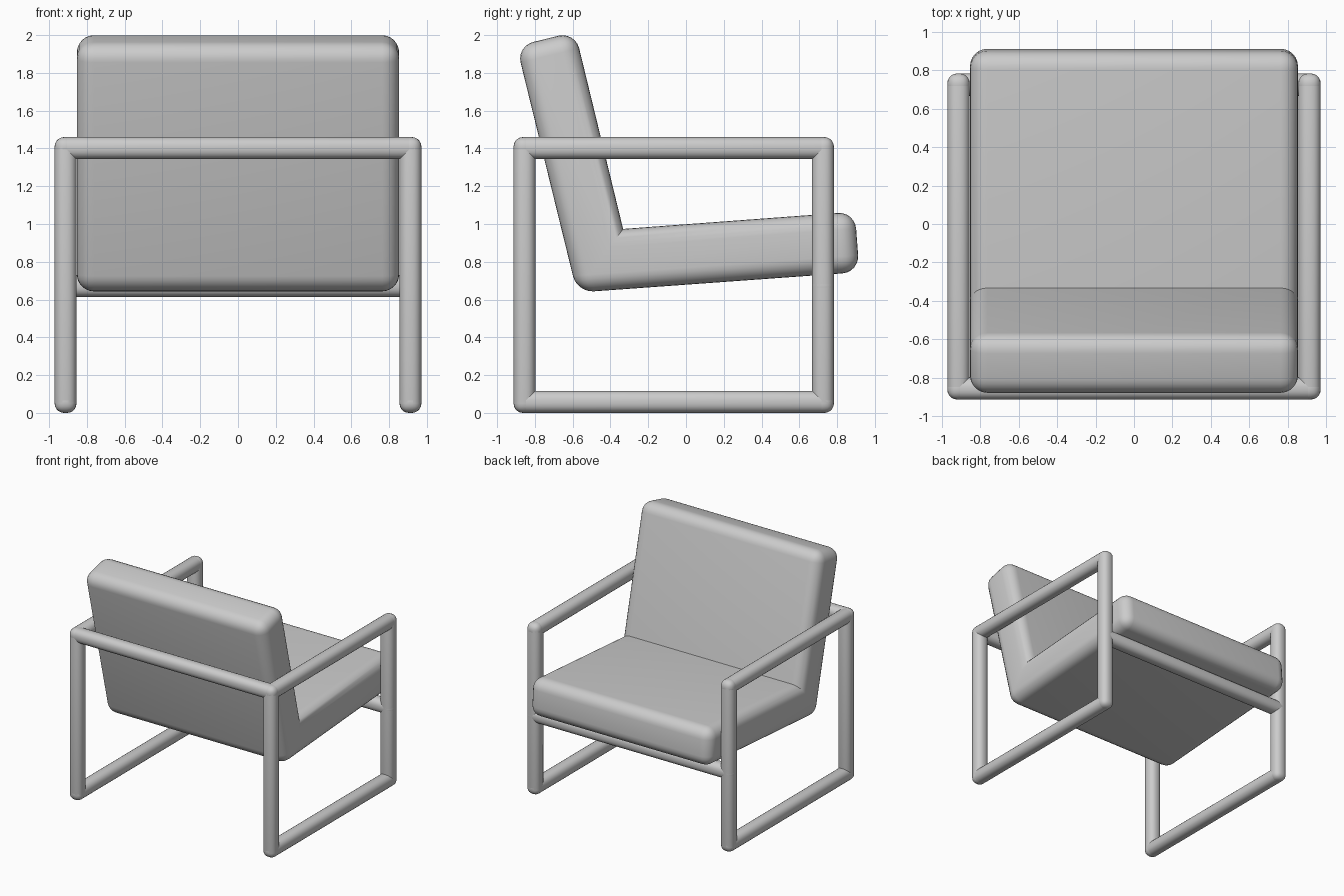
import bpy, bmesh, math
from mathutils import Vector

default = bpy.data.objects.get("Cube")
if default:
    bpy.data.objects.remove(default, do_unlink=True)

grey = bpy.data.materials.new("plain_grey")
grey.use_nodes = True
colour = (0.6, 0.6, 0.6, 1)
grey.diffuse_color = colour
grey.node_tree.nodes["Principled BSDF"].inputs["Base Color"].default_value = colour


def finish(bm, name):
    """Turn the mesh into a smooth shaded object."""
    bmesh.ops.recalc_face_normals(bm, faces=bm.faces)
    mesh = bpy.data.meshes.new(name)
    bm.to_mesh(mesh)
    bm.free()
    mesh.materials.append(grey)
    obj = bpy.data.objects.new(name, mesh)
    bpy.context.collection.objects.link(obj)
    bpy.ops.object.select_all(action="DESELECT")
    obj.select_set(True)
    bpy.context.view_layer.objects.active = obj
    bpy.ops.object.shade_smooth_by_angle(angle=math.radians(35))
    return obj


def round_edges(bm, edges, radius, segments):
    bmesh.ops.bevel(bm, geom=edges, offset=radius, segments=segments,
                    profile=0.5, affect="EDGES", clamp_overlap=True)


RADIUS = 0.058   # half thickness of the frame bars


def bar(name, start, end):
    """Rounded bar along one axis, running past both joint centres."""
    a, b = Vector(start), Vector(end)
    size = [abs(d) + 2 * RADIUS for d in b - a]
    bm = bmesh.new()
    bmesh.ops.create_cube(bm, size=1)
    bmesh.ops.scale(bm, vec=size, verts=bm.verts)
    bmesh.ops.translate(bm, vec=(a + b) / 2, verts=bm.verts)
    round_edges(bm, bm.edges[:], 0.05, 5)
    return finish(bm, name)


# Frame: a rectangular loop on each side, joined by two cross bars
X, REAR, FRONT = 0.913, -0.855, 0.725
LOW, HIGH, RAIL = RADIUS, 1.402, 0.672
for side, x in (("left", X), ("right", -X)):
    bar(side + "_rear_leg", (x, REAR, LOW), (x, REAR, HIGH))
    bar(side + "_front_leg", (x, FRONT, LOW), (x, FRONT, HIGH))
    bar(side + "_armrest", (x, REAR, HIGH), (x, FRONT, HIGH))
    bar(side + "_floor_runner", (x, REAR, LOW), (x, FRONT, LOW))
bar("rear_cross_bar", (-X, REAR, HIGH), (X, REAR, HIGH))
bar("front_cross_bar", (-X, FRONT, RAIL), (X, FRONT, RAIL))

# Cushion: L-shaped side profile, every edge rounded except the inner crease
HALF = 0.853
CREASE = (-0.333, 0.974)
profile = [(-0.577, 0.637), (0.918, 0.745), (0.894, 1.065),
           CREASE, (-0.587, 2.018), (-0.897, 1.942)]
bm = bmesh.new()
face = bm.faces.new([bm.verts.new((-HALF, y, z)) for y, z in profile])
extruded = bmesh.ops.extrude_face_region(bm, geom=[face], use_keep_orig=True)
moved = [v for v in extruded["geom"] if isinstance(v, bmesh.types.BMVert)]
bmesh.ops.translate(bm, vec=(2 * HALF, 0, 0), verts=moved)
bmesh.ops.recalc_face_normals(bm, faces=bm.faces)


def is_crease(edge):
    return all((v.co.yz - Vector(CREASE)).length < 0.001 for v in edge.verts)


round_edges(bm, [e for e in bm.edges if not is_crease(e)], 0.09, 6)
finish(bm, "seat_and_back_cushion")
